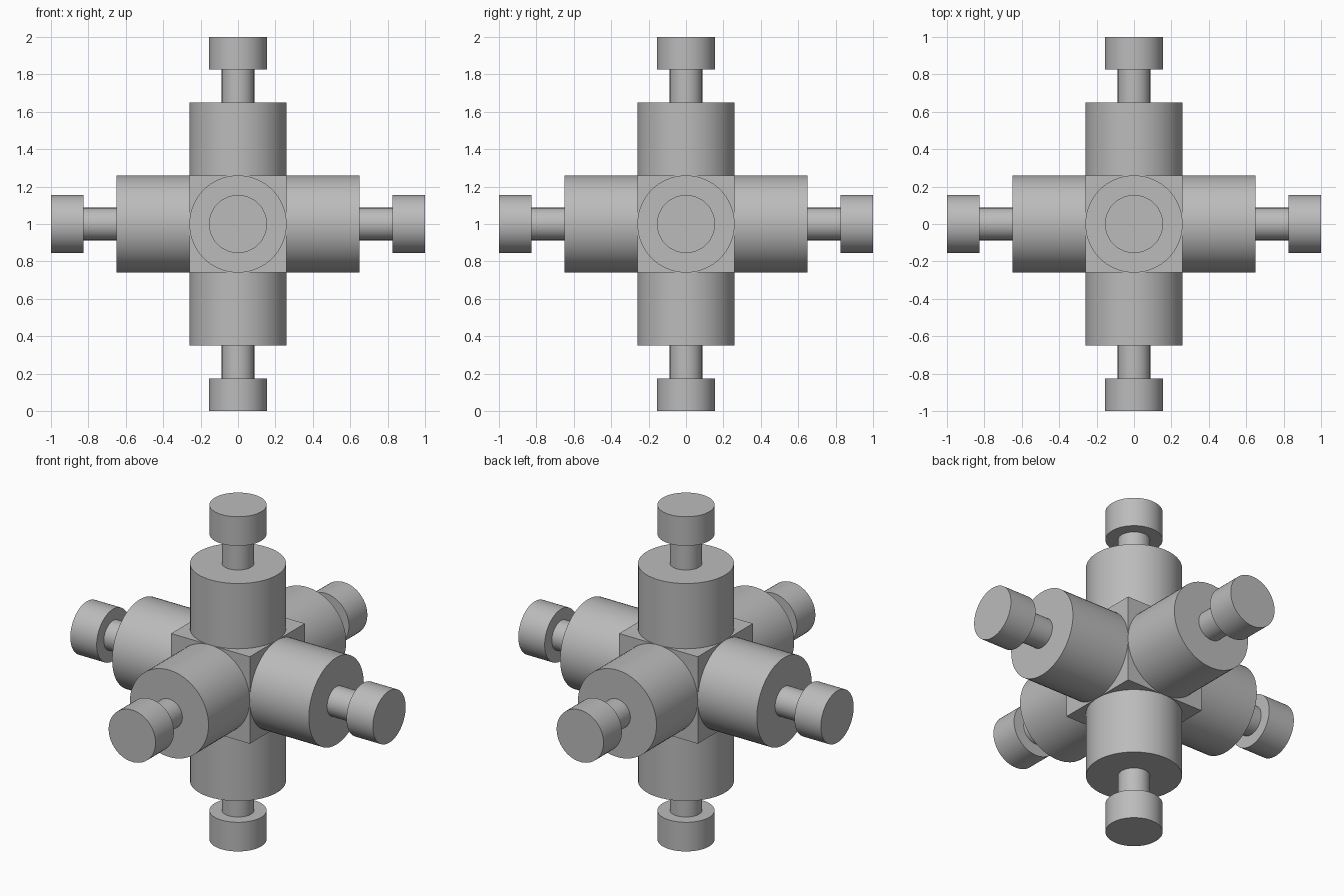
import bpy
import bmesh
from math import radians
from mathutils import Matrix, Vector

cube = bpy.data.objects.get("Cube")
if cube:
    bpy.data.objects.remove(cube, do_unlink=True)

CENTRE = Vector((0, 0, 1))
HALF = 0.26

grey = bpy.data.materials.new("grey")
grey.use_nodes = True
colour = (0.5, 0.5, 0.5, 1)
grey.diffuse_color = colour
grey.node_tree.nodes["Principled BSDF"].inputs["Base Color"].default_value = colour


def finish(bm, name):
    mesh = bpy.data.meshes.new(name)
    bm.to_mesh(mesh)
    bm.free()
    mesh.materials.append(grey)
    obj = bpy.data.objects.new(name, mesh)
    bpy.context.collection.objects.link(obj)
    return obj


def cylinder(name, axis, radius, start, end):
    """Capped cylinder along an axis, between two distances from the centre."""
    turn = axis.to_track_quat("Z", "Y").to_matrix().to_4x4()
    place = (Matrix.Translation(CENTRE + axis * (start + end) / 2) @ turn)
    bm = bmesh.new()
    bmesh.ops.create_cone(bm, cap_ends=True, segments=64, radius1=radius,
                          radius2=radius, depth=end - start, matrix=place)
    obj = finish(bm, name)
    bpy.ops.object.select_all(action="DESELECT")
    obj.select_set(True)
    bpy.context.view_layer.objects.active = obj
    bpy.ops.object.shade_smooth_by_angle(angle=radians(30))


# Central block
bm = bmesh.new()
bmesh.ops.create_cube(bm, size=2 * HALF, matrix=Matrix.Translation(CENTRE))
finish(bm, "central_block")

# Six identical arms: barrel, thin rod and end knob
directions = {
    "left": (1, 0, 0), "right": (-1, 0, 0),
    "back": (0, 1, 0), "front": (0, -1, 0),
    "top": (0, 0, 1), "bottom": (0, 0, -1),
}
for side, direction in directions.items():
    axis = Vector(direction)
    cylinder(side + "_barrel", axis, HALF, HALF, 0.65)
    cylinder(side + "_rod", axis, 0.087, 0.64, 0.84)
    cylinder(side + "_knob", axis, 0.155, 0.826, 1.0)
